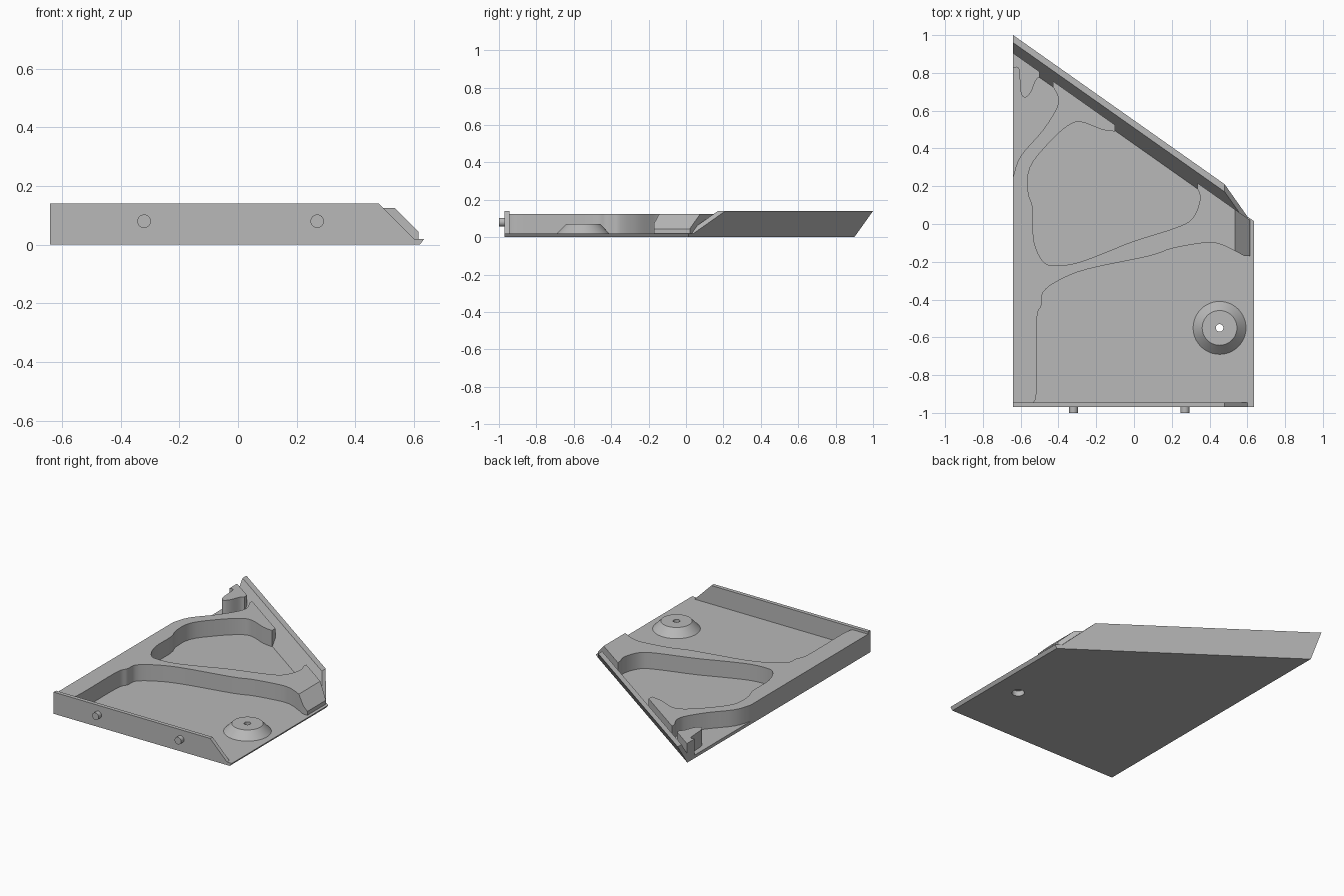
import bpy
import bmesh
from math import radians
from mathutils import Matrix, Vector

if "Cube" in bpy.data.objects:
    bpy.data.objects.remove(bpy.data.objects["Cube"], do_unlink=True)

LEFT, FRONT, FLOOR, RIM, RAISED = -0.64, -0.97, 0.02, 0.14, 0.125
SLOPE = -0.705
GREY = (0.48, 0.48, 0.48, 1)

mat = bpy.data.materials.new("plain grey")
mat.use_nodes = True
mat.diffuse_color = GREY
mat.node_tree.nodes["Principled BSDF"].inputs["Base Color"].default_value = GREY


def diagonal(x, start):
    """Y on the slanted back line that leaves the left side at start."""
    return start + SLOPE * (x - LEFT)


def finish(name, bm):
    bmesh.ops.recalc_face_normals(bm, faces=bm.faces)
    mesh = bpy.data.meshes.new(name)
    bm.to_mesh(mesh)
    bm.free()
    mesh.materials.append(mat)
    obj = bpy.data.objects.new(name, mesh)
    bpy.context.collection.objects.link(obj)
    return obj


def loft(name, *rings):
    """Skin a closed solid through matching rings of points."""
    bm = bmesh.new()
    loops = [[bm.verts.new(p) for p in ring] for ring in rings]
    n = len(loops[0])
    for a, b in zip(loops, loops[1:]):
        for i in range(n):
            j = (i + 1) % n
            bm.faces.new((a[i], a[j], b[j], b[i]))
    bm.faces.new(loops[0][::-1])
    bm.faces.new(loops[-1])
    return finish(name, bm)


def turned(name, centre, profile, sides=48):
    """Solid of revolution from (radius, height) pairs."""
    rings = []
    for r, z in profile:
        spoke = Vector((r, 0, 0))
        rings.append([Matrix.Rotation(radians(360 * i / sides), 3, 'Z') @ spoke
                      + Vector((*centre, z)) for i in range(sides)])
    return loft(name, *rings)


def curve(points, steps=4):
    """Smooth open path through the given points."""
    pts = [Vector(p) for p in points]
    pts = [pts[0]] + pts + [pts[-1]]
    path = []
    for a, b, c, d in zip(pts, pts[1:], pts[2:], pts[3:]):
        for s in range(steps):
            t = s / steps
            path.append(b + (c - a) * t / 2 + (a * 2 - b * 5 + c * 4 - d) * t**2 / 2
                        + (b * 3 - a - c * 3 + d) * t**3 / 2)
    return path + [pts[-1]]


def prism(name, outline, z0, z1):
    return loft(name, [(x, y, z0) for x, y in outline], [(x, y, z1) for x, y in outline])


def smooth(obj):
    bpy.ops.object.select_all(action='DESELECT')
    obj.select_set(True)
    bpy.context.view_layer.objects.active = obj
    bpy.ops.object.shade_smooth_by_angle(angle=radians(30))


# Floor plate, flaring slightly outward at the right and back
def plate_ring(right, back, z):
    return [(LEFT, FRONT, z), (right, FRONT, z),
            (right, diagonal(right, back), z), (LEFT, back, z)]


plate = loft("floor_plate", plate_ring(0.62, 0.9, 0), plate_ring(0.635, 0.914, FLOOR))

# Leaning back wall, its right end cut at 45 degrees
section = [(0.9, 0), (1.0, RIM), (0.96, RIM), (0.86, 0)]
loft("back_wall", [(LEFT, y, z) for y, z in section],
     [(0.62 - z, diagonal(0.62 - z, y), z) for y, z in section])

# Front wall with the same cut end
section = [(FRONT, 0), (FRONT, RIM), (-0.945, RIM), (-0.945, 0)]
loft("front_wall", [(LEFT, y, z) for y, z in section],
     [(0.62 - z, y, z) for y, z in section])

# Locating pegs on the front wall
for side, x in (("right", -0.32), ("left", 0.27)):
    bm = bmesh.new()
    bmesh.ops.create_cone(bm, cap_ends=True, segments=32, radius1=0.023, radius2=0.023,
                          depth=0.04, matrix=Matrix.Translation((x, -0.98, 0.08))
                          @ Matrix.Rotation(radians(90), 4, 'X'))
    smooth(finish(side + "_peg", bm))

# Raised ground: river-like outline around two low pockets
EDGE = 0.905
lower_bank = curve([(-0.53, -0.945), (-0.515, -0.87), (-0.515, -0.51), (-0.49, -0.43),
                    (-0.48, -0.36), (-0.4, -0.3), (-0.25, -0.24), (0.08, -0.17),
                    (0.2, -0.13), (0.37, -0.1), (0.45, -0.105), (0.53, -0.14)])
pocket_bank = curve([(0.335, 0.19), (0.35, 0.13), (0.31, 0.03), (0.22, -0.02),
                     (0, -0.09), (-0.15, -0.15), (-0.3, -0.205), (-0.41, -0.22),
                     (-0.48, -0.2), (-0.53, -0.09), (-0.535, 0.08), (-0.56, 0.17),
                     (-0.55, 0.3), (-0.45, 0.43), (-0.35, 0.52), (-0.28, 0.54),
                     (-0.17, 0.5), (-0.1, 0.49)])
side_bank = curve([(-0.43, 0.73), (-0.4, 0.64), (-0.48, 0.5), (-0.6, 0.36), (LEFT, 0.25)])
outline = [(LEFT, -0.945), *lower_bank, (0.585, -0.17), (0.615, -0.17)]
outline += [(x, diagonal(x, EDGE)) for x in (0.615, 0.335)] + pocket_bank
outline += [(x, diagonal(x, EDGE)) for x in (-0.1, -0.43)] + side_bank
ground = prism("raised_ground", outline, 0.015, RAISED)

# Slanted right end of the raised ground
bm = bmesh.new()
bm.from_mesh(ground.data)
cut = bmesh.ops.bisect_plane(bm, geom=bm.verts[:] + bm.edges[:] + bm.faces[:],
                             plane_co=(0.535, 0, RAISED), plane_no=(1, 0, 1),
                             clear_outer=True)
bmesh.ops.holes_fill(bm, edges=[e for e in bm.edges if e.is_boundary], sides=0)
bmesh.ops.recalc_face_normals(bm, faces=bm.faces)
bm.to_mesh(ground.data)
bm.free()
smooth(ground)

# Separate raised piece in the back corner
corner_bank = curve([(LEFT, 0.825), (-0.61, 0.82), (-0.6, 0.7), (-0.575, 0.67),
                     (-0.545, 0.7), (-0.52, 0.76), (-0.5, 0.78)])
smooth(prism("corner_ground", corner_bank + [(-0.5, diagonal(-0.5, EDGE)), (LEFT, EDGE)],
             0.015, RAISED))

# Conical boss with a stepped screw hole through it and the plate
spot = (0.453, -0.55)
boss = turned("screw_boss", spot, [(0.14, 0.015), (0.14, FLOOR), (0.092, 0.07)])
cutter = turned("hole_cutter", spot, [(0.038, -0.05), (0.038, 0.035), (0.02, 0.035), (0.02, 0.1)])
cutter.hide_render = True
for obj in (plate, boss):
    mod = obj.modifiers.new("screw_hole", 'BOOLEAN')
    mod.operation = 'DIFFERENCE'
    mod.solver = 'EXACT'
    mod.object = cutter
    bpy.context.view_layer.objects.active = obj
    bpy.ops.object.modifier_apply(modifier=mod.name)
    smooth(obj)
bpy.data.objects.remove(cutter, do_unlink=True)
